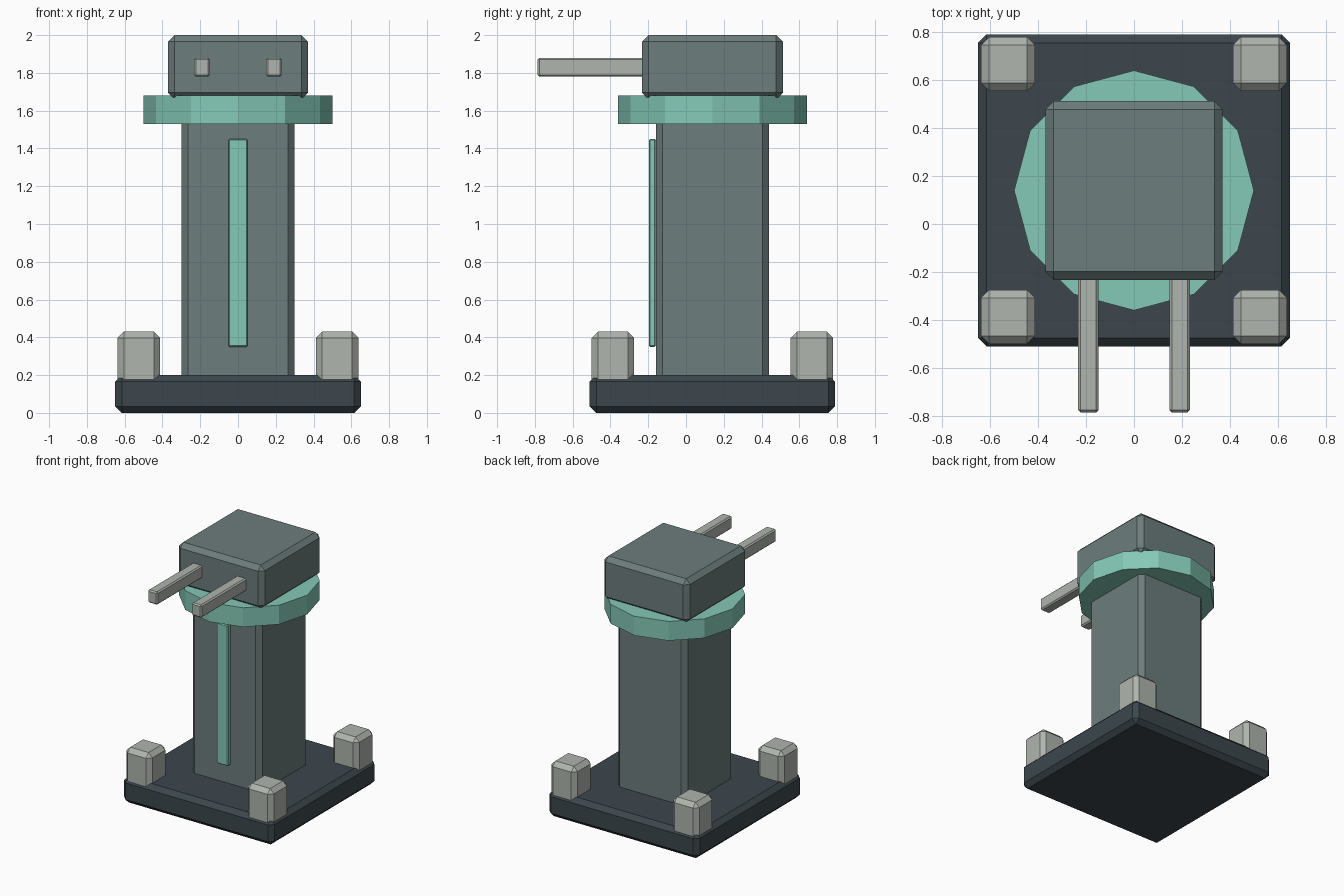
import bpy
import bmesh

cube = bpy.data.objects.get("Cube")
if cube:
    bpy.data.objects.remove(cube, do_unlink=True)


def material(name, rgb):
    m = bpy.data.materials.new(name)
    m.use_nodes = True
    col = (*rgb, 1.0)
    m.diffuse_color = col
    m.node_tree.nodes["Principled BSDF"].inputs["Base Color"].default_value = col
    return m


DARK = material("dark slate", (0.045, 0.062, 0.073))
GREY = material("grey green", (0.15, 0.205, 0.2))
TEAL = material("pale teal", (0.23, 0.58, 0.47))
STONE = material("light stone", (0.43, 0.46, 0.42))

CY = 0.14  # the tower axis sits behind the centre


def add_object(name, bm, mat):
    mesh = bpy.data.meshes.new(name)
    bm.to_mesh(mesh)
    bm.free()
    mesh.materials.append(mat)
    ob = bpy.data.objects.new(name, mesh)
    bpy.context.collection.objects.link(ob)
    return ob


def box(name, centre, size, bevel, mat):
    """Box with single-segment chamfered edges."""
    bm = bmesh.new()
    bmesh.ops.create_cube(bm, size=1)
    bmesh.ops.scale(bm, vec=size, verts=bm.verts)
    ob = add_object(name, bm, mat)
    ob.location = centre
    mod = ob.modifiers.new("chamfer", "BEVEL")
    mod.width = bevel
    mod.segments = 1
    mod.limit_method = "NONE"
    return ob


# Base plate and column
box("base_plate", (0, CY, 0.1), (1.3, 1.3, 0.2), 0.035, DARK)
box("column", (0, CY, 0.86), (0.6, 0.6, 1.42), 0.035, GREY)

# Light strip on the column front
box("front_strip", (0, -0.178, 0.9), (0.1, 0.036, 1.1), 0.006, TEAL)

# Twelve-sided collar
bm = bmesh.new()
bmesh.ops.create_cone(bm, cap_ends=True, segments=12, radius1=0.5, radius2=0.5, depth=0.15)
collar = add_object("collar", bm, TEAL)
collar.location = (0, CY, 1.605)

# Head block
box("head", (0, CY, 1.83), (0.74, 0.745, 0.34), 0.035, GREY)

# Twin barrels and corner posts
for side, sx in (("left", 1), ("right", -1)):
    box(f"{side}_barrel", (sx * 0.19, -0.485, 1.83), (0.085, 0.6, 0.1), 0.01, STONE)
    for end, sy in (("front", -1), ("back", 1)):
        box(f"{end}_{side}_post", (sx * 0.525, CY + sy * 0.527, 0.28),
            (0.225, 0.225, 0.3), 0.033, STONE)
